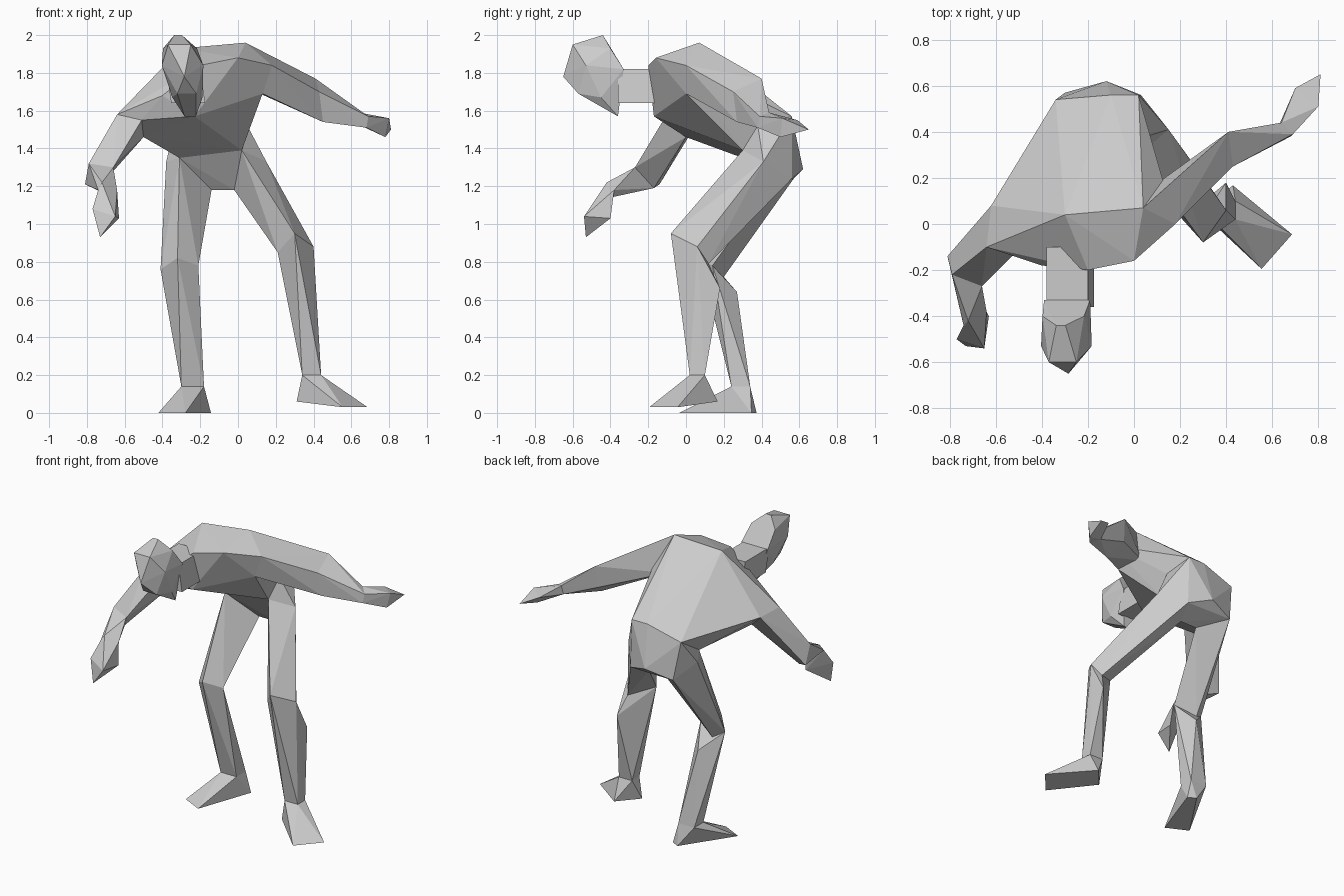
import bpy
import bmesh
from mathutils import Vector

if "Cube" in bpy.data.objects:
    bpy.data.objects.remove(bpy.data.objects["Cube"])

shade = (.6, .6, .6, 1)
grey = bpy.data.materials.new("plain grey")
grey.use_nodes = True
grey.diffuse_color = shade
grey.node_tree.nodes["Principled BSDF"].inputs["Base Color"].default_value = shade


def build(name, *masses):
    """One flat shaded object made of convex masses, each wrapped around a few points."""
    bm = bmesh.new()
    for points in masses:
        verts = [bm.verts.new(point) for point in points]
        bmesh.ops.convex_hull(bm, input=verts)
        loose = [vert for vert in bm.verts if not vert.link_faces]
        bmesh.ops.delete(bm, geom=loose, context='VERTS')
    bmesh.ops.recalc_face_normals(bm, faces=bm.faces)
    mesh = bpy.data.meshes.new(name)
    bm.to_mesh(mesh)
    bm.free()
    mesh.materials.append(grey)
    bpy.context.collection.objects.link(bpy.data.objects.new(name, mesh))


def chain(name, *joints):
    """Limb whose neighbouring joints are bridged one after another."""
    build(name, *[first + second for first, second in zip(joints, joints[1:])])


def mirrored(half):
    """Points on both sides of the leaning middle of the head."""
    points = []
    for width, y, z in half:
        middle = -.28 - .15 * (z - 1.75)
        points += [(middle - width, y, z), (middle + width, y, z)]
    return points


def diamond(centre, axis, other):
    """Four corners of a joint, given as offsets along two axes."""
    centre, axis, other = Vector(centre), Vector(axis), Vector(other)
    return [centre + axis, centre + other, centre - axis, centre - other]


def ankle_joint(centre, width, depth):
    """Level rectangle where the shin meets the foot."""
    x, y, z = centre
    return [(x + width * i, y + depth * j, z) for i in (-1, 1) for j in (-1, 1)]


def sole(heel, heel_width, toe, toe_width):
    """Heel edge and toe edge, both square to the direction of the foot."""
    heel, toe = Vector(heel), Vector(toe)
    across = Vector((0, 0, 1)).cross(toe - heel).normalized()
    points = []
    for centre, width in ((heel, heel_width), (toe, toe_width)):
        points += [centre + across * width, centre - across * width]
    return points


# Trunk: the torso and pelvis share the waist and belly
waist = [(-.34, .54, 1.5), (-.1, .56, 1.57), (.02, .56, 1.57), (.05, .38, 1.52)]
belly = [(-.31, .3, 1.35), (.02, .3, 1.39)]
upper_back = [(.04, .07, 1.96), (-.3, .04, 1.93)]
chest = [(0, -.16, 1.88), (-.2, -.2, 1.84), (-.4, -.18, 1.68), (-.23, -.17, 1.57)]
left_armpit = [(.18, 0, 1.84), (.13, 0, 1.69)]
right_shoulder = [(-.64, -.1, 1.58), (-.51, -.12, 1.55), (-.5, 0, 1.46), (-.62, .08, 1.57)]
hips = [(-.38, .42, 1.33), (.15, .41, 1.33)]
buttocks = [(-.3, .57, 1.24), (.03, .56, 1.24)]
crotch = [(-.14, .43, 1.18), (-.02, .43, 1.18)]
build("torso", waist + belly + upper_back + chest + left_armpit + right_shoulder)
build("pelvis", waist + belly + hips + buttocks + crotch + [(-.12, .62, 1.29)])

# Neck and head
build("neck", mirrored([(.09, y, z) for y in (-.1, -.36) for z in (1.64, 1.82)]))
build("head", mirrored([
    (.02, -.44, 2), (.09, -.4, 1.93), (.06, -.6, 1.95), (.11, -.53, 1.84),
    (0, -.65, 1.78), (.05, -.57, 1.69), (.08, -.45, 1.67), (.03, -.36, 1.57),
    (.1, -.33, 1.82)]))

# Arms run from shoulder through elbow and wrist to the hand
left_shoulder = upper_back[:1] + left_armpit + [(.05, .14, 1.72)]
chain(
    "left_arm",
    left_shoulder,
    [(.41, .4, 1.77), (.43, .25, 1.7), (.45, .27, 1.54), (.4, .38, 1.62)],
    diamond((.66, .41, 1.55), (-.02, .03, .04), (.03, -.02, .02)),
    [(.7, .59, 1.55), (.8, .51, 1.56), (.78, .5, 1.46), (.81, .65, 1.5)])
chain(
    "right_arm",
    right_shoulder,
    [(-.79, -.22, 1.32), (-.66, -.27, 1.3), (-.74, -.17, 1.19), (-.81, -.14, 1.21)],
    diamond((-.69, -.41, 1.18), (-.03, -.01, .04), (.05, .03, 0)),
    [(-.77, -.5, 1.08), (-.65, -.54, 1.04), (-.63, -.4, 1.03), (-.73, -.53, .93)])

# Legs run from hip through knee to ankle, with a bulge at the calf
left_ankle = ankle_joint((.39, .06, .2), .05, .04)
right_ankle = ankle_joint((-.24, .29, .14), .06, .05)
left_hip, right_hip = [
    [belly[i], hips[i], buttocks[i], crotch[i]] for i in (1, 0)]
left_knee = [(.3, -.08, .95), (.4, .06, .88), (.36, .12, .79), (.21, .02, .85)]
right_knee = [(-.32, .07, .82), (-.41, .16, .76), (-.34, .2, .72), (-.21, .14, .78)]
left_calf = [(.4, .18, .66)]
right_calf = [(-.28, .27, .64)]
chain("left_leg", left_hip, left_knee, left_calf + left_ankle)
chain("right_leg", right_hip, right_knee, right_calf + right_ankle)

# Feet
build("left_foot", left_ankle + sole((.37, .1, .06), .09, (.62, -.12, .03), .1))
build("right_foot", right_ankle + sole((-.17, .36, 0), .03, (-.35, 0, 0), .08))
